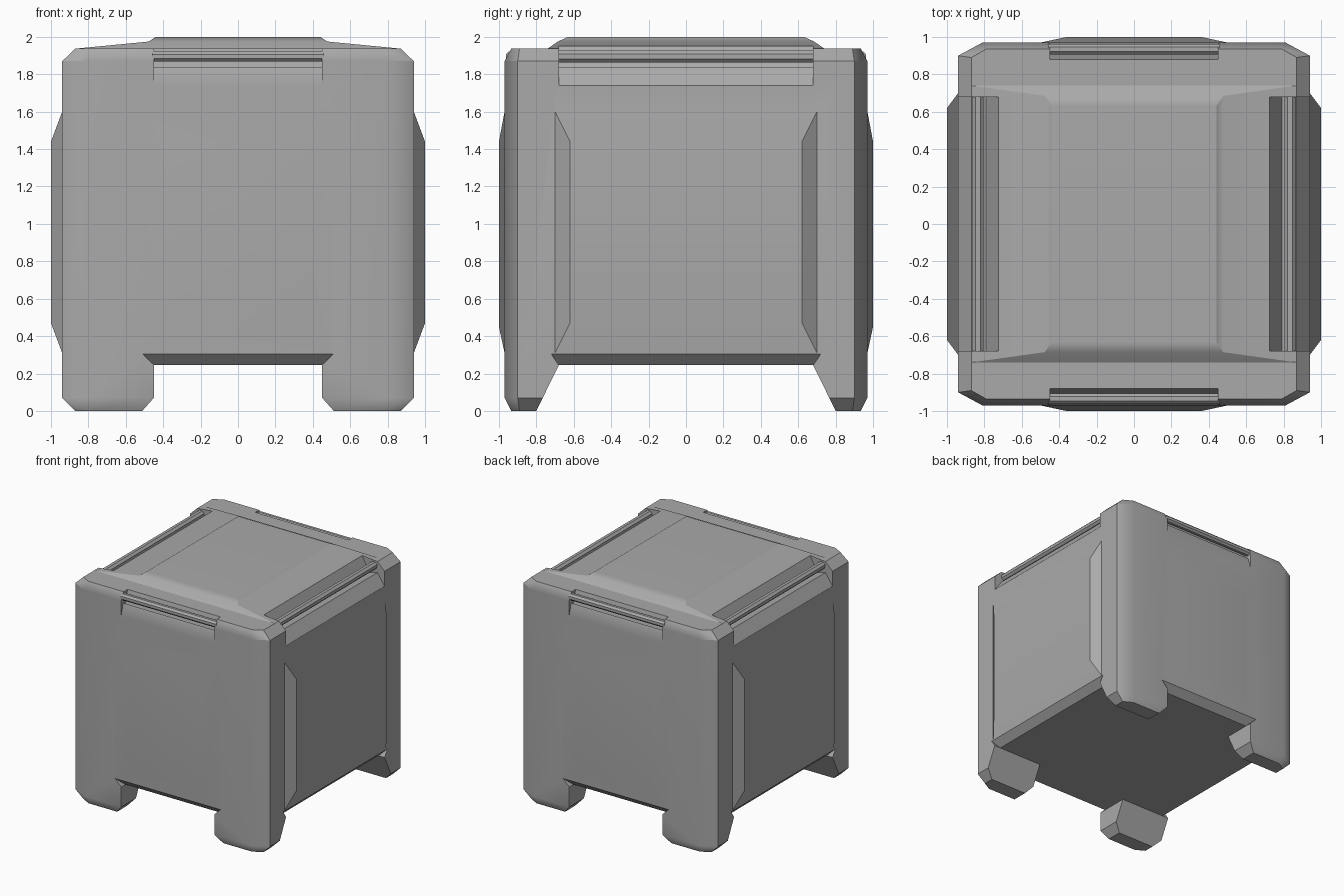
import bpy, bmesh, math

cube = bpy.data.objects.get("Cube")
if cube:
    bpy.data.objects.remove(cube, do_unlink=True)

GREY = (0.4, 0.4, 0.4, 1.0)
mat = bpy.data.materials.new("mid_grey")
mat.use_nodes = True
mat.diffuse_color = GREY
bsdf = next(n for n in mat.node_tree.nodes if n.type == 'BSDF_PRINCIPLED')
bsdf.inputs["Base Color"].default_value = GREY
bsdf.inputs["Roughness"].default_value = 0.7


def finish(name, bm):
    bmesh.ops.recalc_face_normals(bm, faces=bm.faces[:])
    mesh = bpy.data.meshes.new(name)
    bm.to_mesh(mesh)
    bm.free()
    mesh.materials.append(mat)
    obj = bpy.data.objects.new(name, mesh)
    bpy.context.scene.collection.objects.link(obj)
    return obj


def hull(name, points):
    """Convex solid around a few corner points."""
    bm = bmesh.new()
    for p in points:
        bm.verts.new(p)
    res = bmesh.ops.convex_hull(bm, input=bm.verts[:])
    loose = {v for v in res["geom_interior"] + res["geom_unused"]
             if isinstance(v, bmesh.types.BMVert)}
    bmesh.ops.delete(bm, geom=list(loose), context='VERTS')
    bmesh.ops.dissolve_limit(bm, angle_limit=0.01, verts=bm.verts[:], edges=bm.edges[:])
    return finish(name, bm)


def prism(name, profile, half, axis):
    """Side profile (horizontal, z) swept symmetrically along x or y."""
    def place(p, t):
        return (t, p[0], p[1]) if axis == 'x' else (p[0], t, p[1])
    bm = bmesh.new()
    a = [bm.verts.new(place(p, -half)) for p in profile]
    b = [bm.verts.new(place(p, half)) for p in profile]
    bm.faces.new(a)
    bm.faces.new(b[::-1])
    for i in range(len(a)):
        j = (i + 1) % len(a)
        bm.faces.new((a[i], b[i], b[j], a[j]))
    return finish(name, bm)


def quad(*corners):
    """Mirror corner points in x and y."""
    return [(sx * x, sy * y, z) for x, y, z in corners for sx in (1, -1) for sy in (1, -1)]


def combine(target, tool, operation):
    mod = target.modifiers.new("cut", 'BOOLEAN')
    mod.operation, mod.solver, mod.object = operation, 'EXACT', tool
    deps = bpy.context.evaluated_depsgraph_get()
    mesh = bpy.data.meshes.new_from_object(target.evaluated_get(deps))
    target.modifiers.clear()
    target.data = mesh
    bpy.data.objects.remove(tool, do_unlink=True)


def smooth(obj):
    bpy.ops.object.select_all(action='DESELECT')
    obj.select_set(True)
    bpy.context.view_layer.objects.active = obj
    bpy.ops.object.shade_smooth_by_angle(angle=math.radians(30))


# Chamfered box core
outer, inner = [(0.94, 0.90), (0.81, 0.97)], [(0.87, 0.89), (0.79, 0.935)]
body = hull("crate_body", quad(*[(x, y, z) for x, y in outer for z in (0.07, 1.87)],
                               *[(x, y, z) for x, y in inner for z in (0, 1.937)]))

# Bulging panels on the sides, front and back
for s in (1, -1):
    side = [(s * x, t * y, z) for t in (1, -1)
            for x, y, zs in ((1, 0.62, (0.47, 1.44)), (0.94, 0.70, (0.31, 1.6)),
                             (0.85, 0.70, (0.31, 1.6))) for z in zs]
    combine(body, hull("side_panel", side), 'UNION')
    face = [(t * x, s * y, z) for t in (1, -1)
            for y, x, zs in ((1, 0.36, (0.45, 1.44)), (0.97, 0.5, (0.31, 1.6)),
                             (0.85, 0.5, (0.31, 1.6))) for z in zs]
    combine(body, hull("face_panel", face), 'UNION')

# Stepped lid bulge
combine(body, hull("lid_slope", quad((0.87, 0.74, 1.85), (0.87, 0.74, 1.937),
                                     (0.477, 0.685, 1.975))), 'UNION')
combine(body, hull("lid_plateau", quad((0.477, 0.685, 1.9), (0.477, 0.685, 1.975),
                                       (0.44, 0.63, 2.0))), 'UNION')

# Underside notches that leave four legs
half = [(0.53, -0.02), (0.45, 0.07), (0.45, 0.245)]
combine(body, prism("notch_y", half + [(-x, z) for x, z in half[::-1]], 1.2, 'y'), 'DIFFERENCE')
half = [(0.81, -0.02), (0.68, 0.245)]
combine(body, prism("notch_x", half + [(-y, z) for y, z in half[::-1]], 1.2, 'x'), 'DIFFERENCE')

# Sloped lips at the mouth of each notch
for s in (1, -1):
    lip = [(t * x, s * y, z) for t in (1, -1)
           for x, y, z in ((0.45, 0.91, 0.245), (0.40, 0.91, 0.2),
                           (0.40, 1.03, 0.2), (0.57, 1.03, 0.365))]
    combine(body, hull("front_lip", lip), 'DIFFERENCE')
    lip = [(s * x, t * y, z) for t in (1, -1)
           for y, x, z in ((0.68, 0.88, 0.245), (0.65, 0.88, 0.2),
                           (0.65, 1.0, 0.2), (0.76, 1.0, 0.365))]
    combine(body, hull("side_lip", lip), 'DIFFERENCE')

# Handle recesses along the four top edges, each with a bar
handles = [("side", 'x', [(0.94, 1.74), (0.87, 1.84), (0.79, 1.82), (0.72, 1.96)],
            0.68, 0.835, 0.034),
           ("front", 'y', [(0.97, 1.74), (0.94, 1.84), (0.91, 1.82), (0.875, 1.96)],
            0.45, 0.935, 0.03)]
bars = []
for label, facing, groove, length, centre, radius in handles:
    along = 'y' if facing == 'x' else 'x'
    cut = [(1.1, 1.74)] + groove + [(groove[-1][0], 2.1), (1.1, 2.1)]
    ring = [(centre + radius * math.cos(k * math.pi / 4 + math.pi / 8),
             1.895 + radius * math.sin(k * math.pi / 4 + math.pi / 8)) for k in range(8)]
    for s in (1, -1):
        combine(body, prism("recess", [(s * u, z) for u, z in cut], length, along), 'DIFFERENCE')
        end = {"side": ("left", "right"), "front": ("back", "front")}[label][s < 0]
        bars.append(prism(end + "_handle_bar", [(s * u, z) for u, z in ring],
                          length + 0.01, along))

for obj in [body] + bars:
    smooth(obj)
weighted = body.modifiers.new("clean_shading", 'WEIGHTED_NORMAL')
weighted.keep_sharp = True
